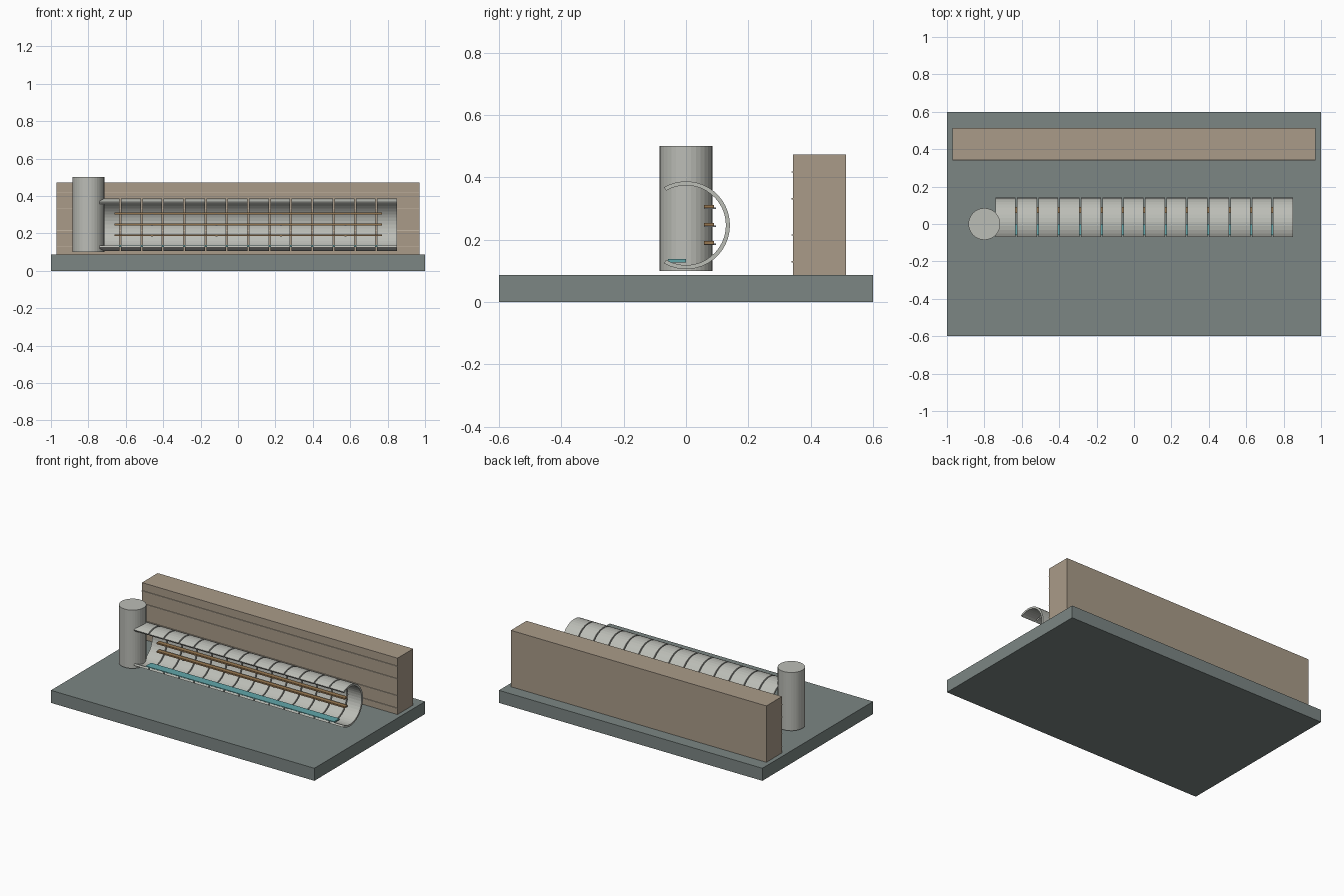
import bpy, bmesh, math

if "Cube" in bpy.data.objects:
    bpy.data.objects.remove(bpy.data.objects["Cube"])


def material(name, rgb):
    m = bpy.data.materials.new(name)
    m.diffuse_color = (*rgb, 1)
    m.use_nodes = True
    m.node_tree.nodes["Principled BSDF"].inputs["Base Color"].default_value = m.diffuse_color
    return m


GROUND = material("slate", (0.20, 0.24, 0.23))
EARTH = material("earth", (0.40, 0.33, 0.25))
STRATA = material("strata", (0.55, 0.47, 0.37))
CONCRETE = material("concrete", (0.50, 0.51, 0.47))
COPPER = material("copper", (0.30, 0.18, 0.08))
STEEL = material("steel", (0.25, 0.27, 0.29))
TEAL = material("teal", (0.12, 0.38, 0.40))


def finish(bm, name, mat):
    bmesh.ops.recalc_face_normals(bm, faces=bm.faces)
    me = bpy.data.meshes.new(name)
    bm.to_mesh(me)
    bm.free()
    me.materials.append(mat)
    ob = bpy.data.objects.new(name, me)
    bpy.context.collection.objects.link(ob)
    return ob


def box(name, x0, x1, y0, y1, z0, z1, mat):
    bm = bmesh.new()
    bmesh.ops.create_cube(bm, size=1)
    for v in bm.verts:
        v.co = ((x0 + x1) / 2 + v.co.x * (x1 - x0),
                (y0 + y1) / 2 + v.co.y * (y1 - y0),
                (z0 + z1) / 2 + v.co.z * (z1 - z0))
    return finish(bm, name, mat)


def ring_segment(name, x0, x1, zc, r_out, r_in, half_angle, steps, mat):
    # open C-shaped profile extruded along x, opening towards the front
    angles = [math.radians(-half_angle + 2 * half_angle * i / steps) for i in range(steps + 1)]
    bm = bmesh.new()
    loops = []
    for a in angles:
        c, s = math.cos(a), math.sin(a)
        loops.append([bm.verts.new((x, r * c, zc + r * s))
                      for x, r in ((x0, r_out), (x1, r_out), (x1, r_in), (x0, r_in))])
    for a, b in zip(loops, loops[1:]):
        for k in range(4):
            n = (k + 1) % 4
            bm.faces.new((a[k], a[n], b[n], b[k]))
    bm.faces.new(loops[0])
    bm.faces.new(loops[-1][::-1])
    return finish(bm, name, mat)


# Base slab and cut bank behind the tunnel, with thin strata lines
box("base", -1, 1, -0.6, 0.6, 0, 0.086, GROUND)
box("earth_bank", -0.97, 0.97, 0.344, 0.514, 0.086, 0.473, EARTH)
for i, z in enumerate((0.129, 0.215, 0.331, 0.417)):
    box(f"strata_line_{i + 1}", -0.97, 0.97, 0.339, 0.346, z - 0.002, z + 0.002, STRATA)

# Vertical access shaft
bpy.ops.mesh.primitive_cylinder_add(vertices=32, radius=0.085, depth=0.4, location=(-0.8, 0, 0.3))
shaft = bpy.context.object
shaft.name = "access_shaft"
shaft.data.materials.append(CONCRETE)

# Tunnel lining: open rings with narrow joints
COUNT, X0, X1, GAP = 14, -0.74, 0.85, 0.008
pitch = (X1 - X0 + GAP) / COUNT
for i in range(COUNT):
    x = X0 + i * pitch
    ring_segment(f"tunnel_ring_{i + 1}", x, x + pitch - GAP, 0.246, 0.141, 0.128, 120, 28, CONCRETE)

# Walkway along the tunnel floor
box("walkway", -0.66, 0.77, -0.058, 0, 0.127, 0.137, TEAL)

# Cable trays with small brackets beneath
for i, z in enumerate((0.19, 0.248, 0.306)):
    box(f"cable_tray_{i + 1}", -0.66, 0.77, 0.058, 0.09, z - 0.005, z + 0.005, COPPER)
    for j, x in enumerate((-0.46, -0.115, 0.23, 0.575)):
        box(f"tray_bracket_{i + 1}_{j + 1}", x - 0.006, x + 0.006, 0.057, 0.097, z - 0.008, z - 0.003, STEEL)
